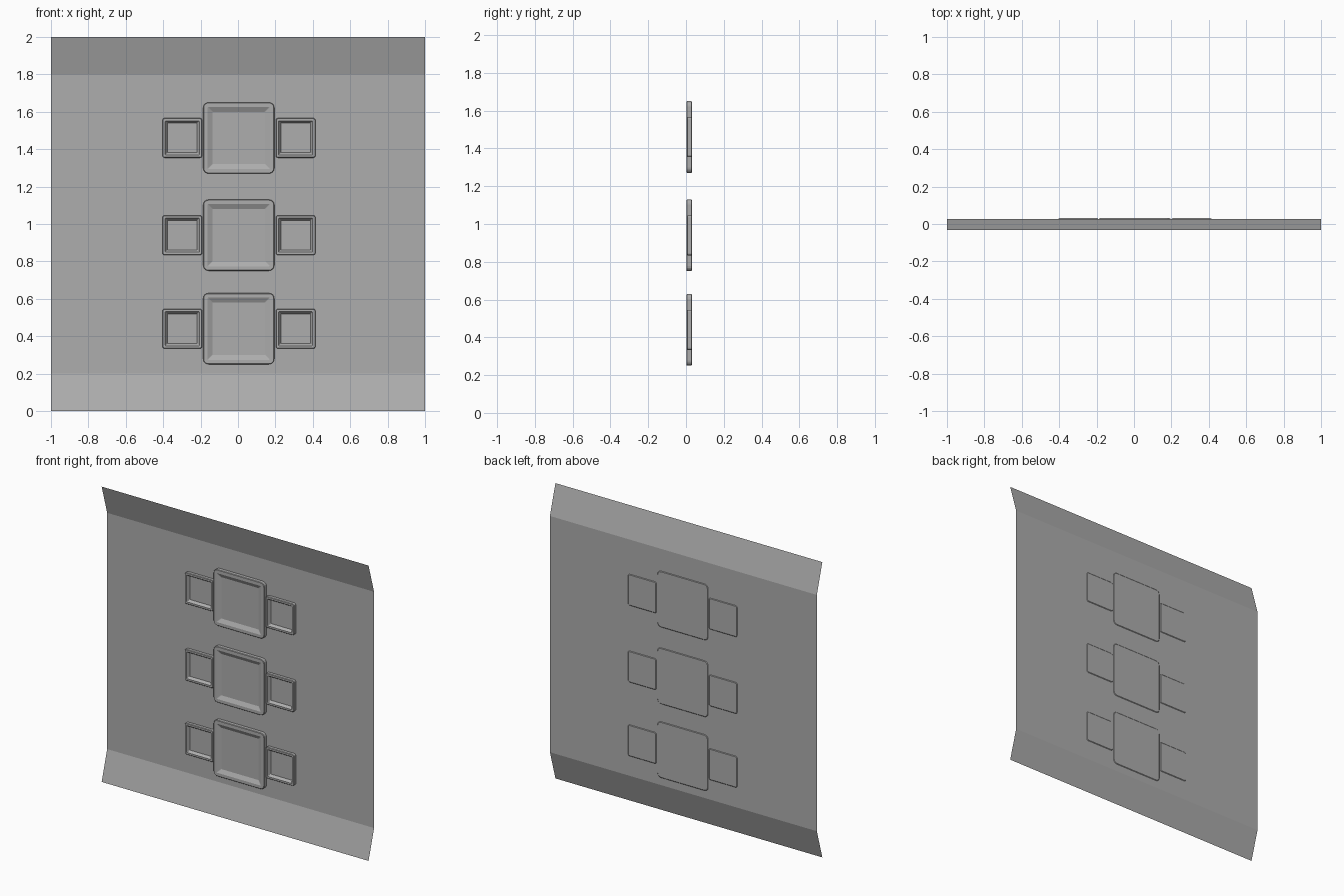
import bpy
import bmesh
from math import cos, sin, pi

cube = bpy.data.objects.get("Cube")
if cube:
    bpy.data.objects.remove(cube, do_unlink=True)

grey = bpy.data.materials.new("mid grey")
grey.use_nodes = True
colour = (0.42, 0.42, 0.42, 1)
grey.diffuse_color = colour
grey.node_tree.nodes["Principled BSDF"].inputs["Base Color"].default_value = colour


def add_object(name, bm):
    mesh = bpy.data.meshes.new(name)
    bm.to_mesh(mesh)
    bm.free()
    mesh.materials.append(grey)
    obj = bpy.data.objects.new(name, mesh)
    bpy.context.collection.objects.link(obj)


def rounded_ring(bm, cx, cz, half, radius, y, steps=4):
    """Square loop with rounded corners, in the plane at depth y."""
    verts = []
    for corner in range(4):
        middle = pi / 4 + corner * pi / 2
        sx = 1 if cos(middle) > 0 else -1
        sz = 1 if sin(middle) > 0 else -1
        for i in range(steps + 1):
            a = (corner + i / steps) * pi / 2
            verts.append(bm.verts.new((cx + sx * (half - radius) + radius * cos(a), y,
                                       cz + sz * (half - radius) + radius * sin(a))))
    return verts


def panel(name, cx, cz, half, radius, profile):
    """Closed recessed panel; profile holds (inset, depth) from back to front."""
    bm = bmesh.new()
    rings = [rounded_ring(bm, cx, cz, half - inset, max(radius - inset, 0.003), y)
             for inset, y in profile]
    for a, b in zip(rings, rings[1:]):
        for i in range(len(a)):
            j = (i + 1) % len(a)
            bm.faces.new((a[i], a[j], b[j], b[i]))
    bm.faces.new(rings[0])
    bm.faces.new(rings[-1])
    bmesh.ops.recalc_face_normals(bm, faces=bm.faces)
    add_object(name, bm)


# Thin backing sheet with its top and bottom edges bent forward
bm = bmesh.new()
rows = [[bm.verts.new((x, y, z)) for x in (-1, 1)]
        for y, z in ((-0.031, 0), (0.028, 0.2), (0.028, 1.8), (-0.031, 2))]
for low, high in zip(rows, rows[1:]):
    bm.faces.new((low[0], low[1], high[1], high[0]))
add_object("backing_sheet", bm)

# Three rows of a large recessed panel flanked by two small ones
large_profile = [(0.004, 0.031), (0, 0.028), (0, 0.006), (0.003, 0.003),
                 (0.024, 0.003), (0.05, 0.016)]
small_profile = [(0.004, 0.031), (0, 0.028), (0, 0.009), (0.003, 0.006),
                 (0.015, 0.006), (0.027, 0.024)]
for row, z in (("bottom", 0.44), ("middle", 0.94), ("top", 1.46)):
    panel(row + "_large_panel", 0.004, z, 0.19, 0.028, large_profile)
    for side, x in (("right", -0.298), ("left", 0.308)):
        panel(f"{row}_{side}_small_panel", x, z, 0.106, 0.012, small_profile)
